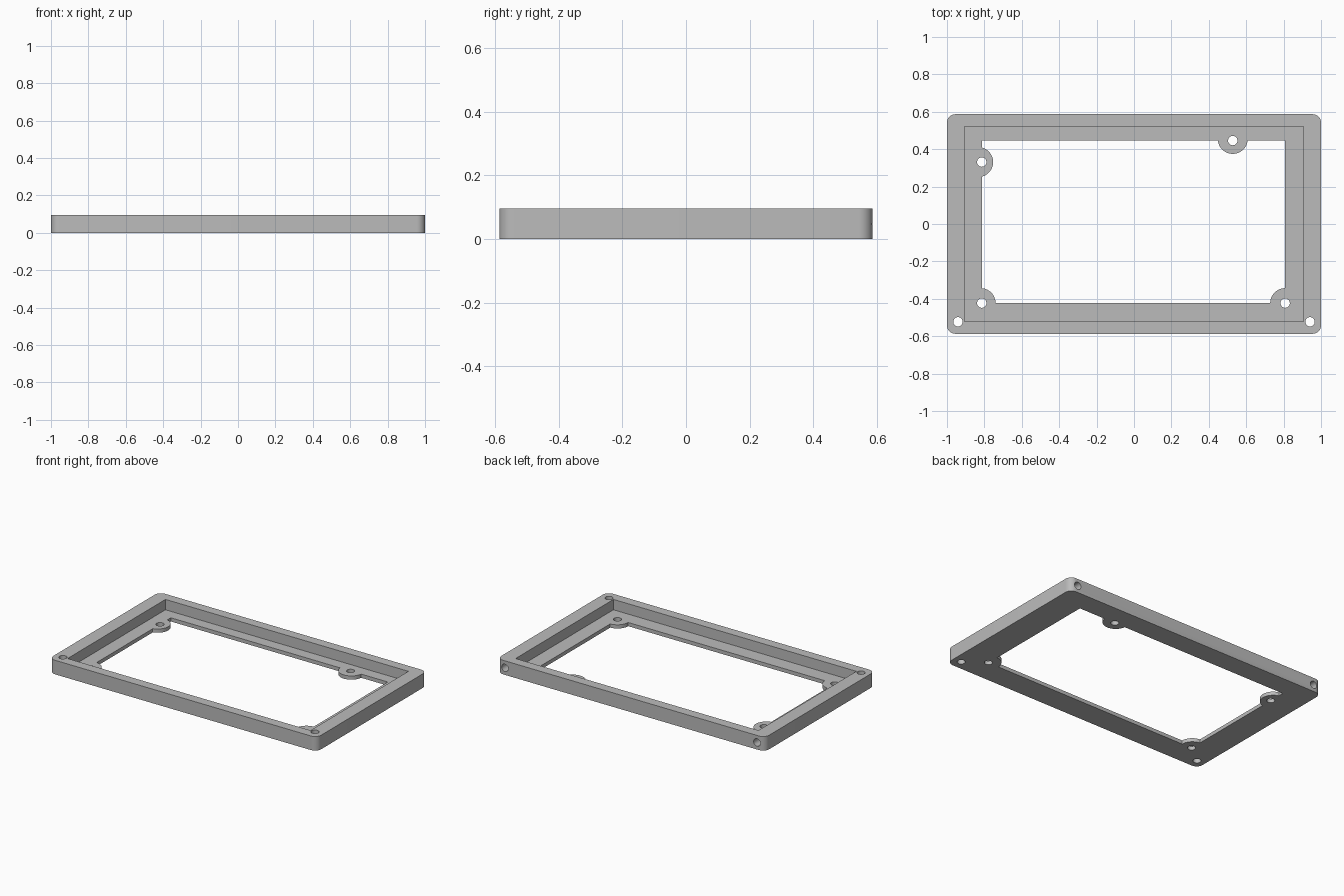
import bpy, bmesh
from math import pi
from mathutils import Matrix

cube = bpy.data.objects.get("Cube")
if cube:
    bpy.data.objects.remove(cube)

HEIGHT, LIP, HOLE, TAB = 0.095, 0.025, 0.025, 0.08

grey = bpy.data.materials.new("mid_grey")
grey.use_nodes = True
colour = (0.5, 0.5, 0.5, 1)
grey.diffuse_color = colour
grey.node_tree.nodes["Principled BSDF"].inputs["Base Color"].default_value = colour


def add_object(name, bm):
    mesh = bpy.data.meshes.new(name)
    bm.to_mesh(mesh)
    bm.free()
    obj = bpy.data.objects.new(name, mesh)
    bpy.context.collection.objects.link(obj)
    mesh.materials.append(grey)
    return obj


def box(name, x0, x1, y0, y1, z0, z1, corner=0):
    bm = bmesh.new()
    bmesh.ops.create_cube(bm, size=1)
    bmesh.ops.scale(bm, vec=(x1 - x0, y1 - y0, z1 - z0), verts=bm.verts)
    bmesh.ops.translate(bm, vec=((x0 + x1) / 2, (y0 + y1) / 2, (z0 + z1) / 2), verts=bm.verts)
    if corner:
        upright = [e for e in bm.edges
                   if abs(e.verts[0].co.z - e.verts[1].co.z) > (z1 - z0) / 2]
        bmesh.ops.bevel(bm, geom=upright, offset=corner, segments=8,
                        profile=0.5, affect='EDGES')
    return add_object(name, bm)


def cylinder(name, centre, radius, depth, along_y=False):
    bm = bmesh.new()
    turn = Matrix.Rotation(pi / 2 if along_y else 0, 4, 'X')
    bmesh.ops.create_cone(bm, cap_ends=True, segments=48, radius1=radius, radius2=radius,
                          depth=depth, matrix=Matrix.Translation(centre) @ turn)
    return add_object(name, bm)


def cut(target, cutter):
    cutter.hide_render = True
    mod = target.modifiers.new("cut", 'BOOLEAN')
    mod.operation, mod.solver, mod.object = 'DIFFERENCE', 'EXACT', cutter
    bpy.context.view_layer.objects.active = target
    bpy.ops.object.modifier_apply(modifier=mod.name)
    bpy.data.objects.remove(cutter)


# Outer body with rounded upright corners, hollowed down to a thin lip
frame = box("bezel_frame", -1, 1, -0.587, 0.587, 0, HEIGHT, corner=0.045)
cut(frame, box("recess", -0.907, 0.907, -0.522, 0.522, LIP, 0.3))

# Window opening, leaving round screw tabs on the lip
opening = box("opening", -0.814, 0.806, -0.423, 0.446, -0.1, 0.2)
for x, y in [(-0.82, -0.423), (0.808, -0.423), (-0.833, 0.331), (0.528, 0.455)]:
    cut(opening, cylinder("tab", (x, y, 0), TAB, 1))
cut(frame, opening)

# Screw holes through the tabs
for x, y in [(-0.814, -0.423), (0.808, -0.423), (-0.814, 0.331), (0.528, 0.446)]:
    cut(frame, cylinder("tab_hole", (x, y, 0), HOLE, 0.4))

# Upright holes at the front corners, blind holes in the back face
for side in (-1, 1):
    cut(frame, cylinder("front_hole", (side * 0.941, -0.523, 0), HOLE, 0.4))
    cut(frame, cylinder("back_hole", (side * 0.941, 0.587, HEIGHT / 2), HOLE, 0.3, along_y=True))

# Smooth rounded surfaces, crisp edges
bpy.ops.object.select_all(action='DESELECT')
frame.select_set(True)
bpy.context.view_layer.objects.active = frame
bpy.ops.object.shade_smooth_by_angle(angle=pi / 6)
